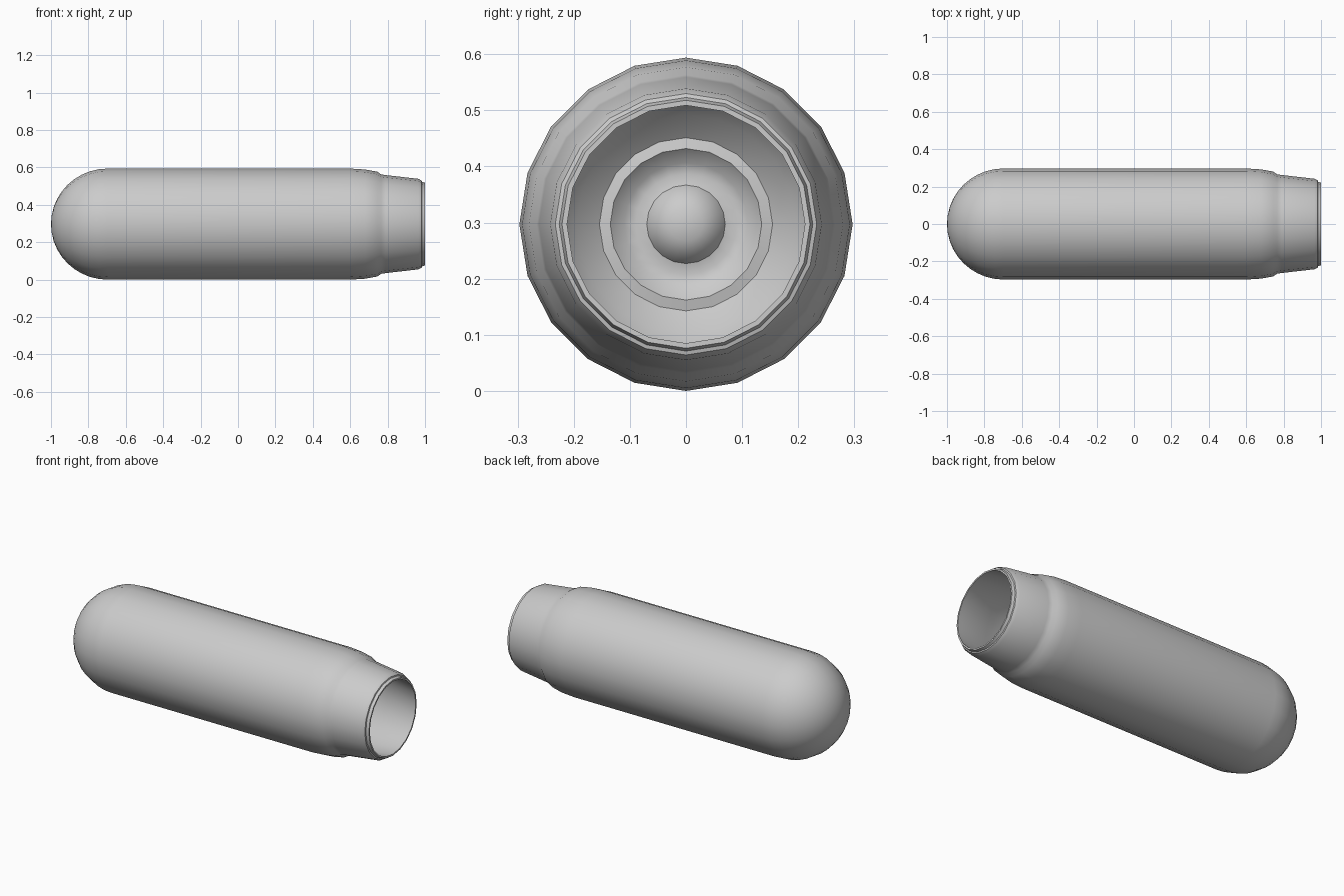
import bpy, bmesh, math

if "Cube" in bpy.data.objects:
    bpy.data.objects.remove(bpy.data.objects["Cube"])

SIDES = 20
R = 0.297
AXIS_Z = 0.297


def lathe(name, profile):
    """Spin (x, radius) points around the horizontal axis; radius 0 makes a pole."""
    bm = bmesh.new()
    rings = []
    for x, r in profile:
        if r == 0:
            rings.append([bm.verts.new((x, 0, AXIS_Z))])
        else:
            rings.append([bm.verts.new((x, r * math.cos(2 * math.pi * i / SIDES),
                                        AXIS_Z + r * math.sin(2 * math.pi * i / SIDES)))
                          for i in range(SIDES)])
    for a, b in zip(rings, rings[1:]):
        for i in range(SIDES):
            j = (i + 1) % SIDES
            if len(a) == 1:
                bm.faces.new((a[0], b[i], b[j]))
            elif len(b) == 1:
                bm.faces.new((a[i], a[j], b[0]))
            else:
                bm.faces.new((a[i], a[j], b[j], b[i]))
    bmesh.ops.recalc_face_normals(bm, faces=bm.faces)
    mesh = bpy.data.meshes.new(name)
    bm.to_mesh(mesh)
    bm.free()
    ob = bpy.data.objects.new(name, mesh)
    bpy.context.collection.objects.link(ob)
    bpy.ops.object.select_all(action='DESELECT')
    ob.select_set(True)
    bpy.context.view_layer.objects.active = ob
    bpy.ops.object.shade_smooth_by_angle(angle=math.radians(40))
    return ob


# Rounded closed end
outer = [(-1, 0)]
for k in range(1, 11):
    a = math.pi / 2 * k / 10
    outer.append((-0.697 - 0.303 * math.cos(a), R * math.sin(a)))

# Straight body, shoulder, tapered neck and chamfered rim
outer += [(0.60, R), (0.68, 0.292), (0.745, 0.280), (0.765, 0.266), (0.79, 0.262),
          (0.965, 0.242), (0.982, 0.233), (0.984, 0.226), (1.0, 0.221), (1.0, 0.212)]

# Hollow inside following the outer wall
inner = [(0.97, 0.216), (0.79, 0.242), (0.745, 0.258), (0.60, 0.276), (-0.697, 0.276)]
for deg in (15, 30, 45, 56):
    a = math.radians(deg)
    inner.append((-0.697 - 0.28 * math.sin(a), 0.276 * math.cos(a)))

# Ringed floor with a small central dome
inner += [(-0.925, 0.135), (-0.95, 0.11), (-0.955, 0.09), (-0.95, 0.07),
          (-0.925, 0.055), (-0.912, 0.03), (-0.908, 0)]

lathe("capsule_shell", outer + inner)
